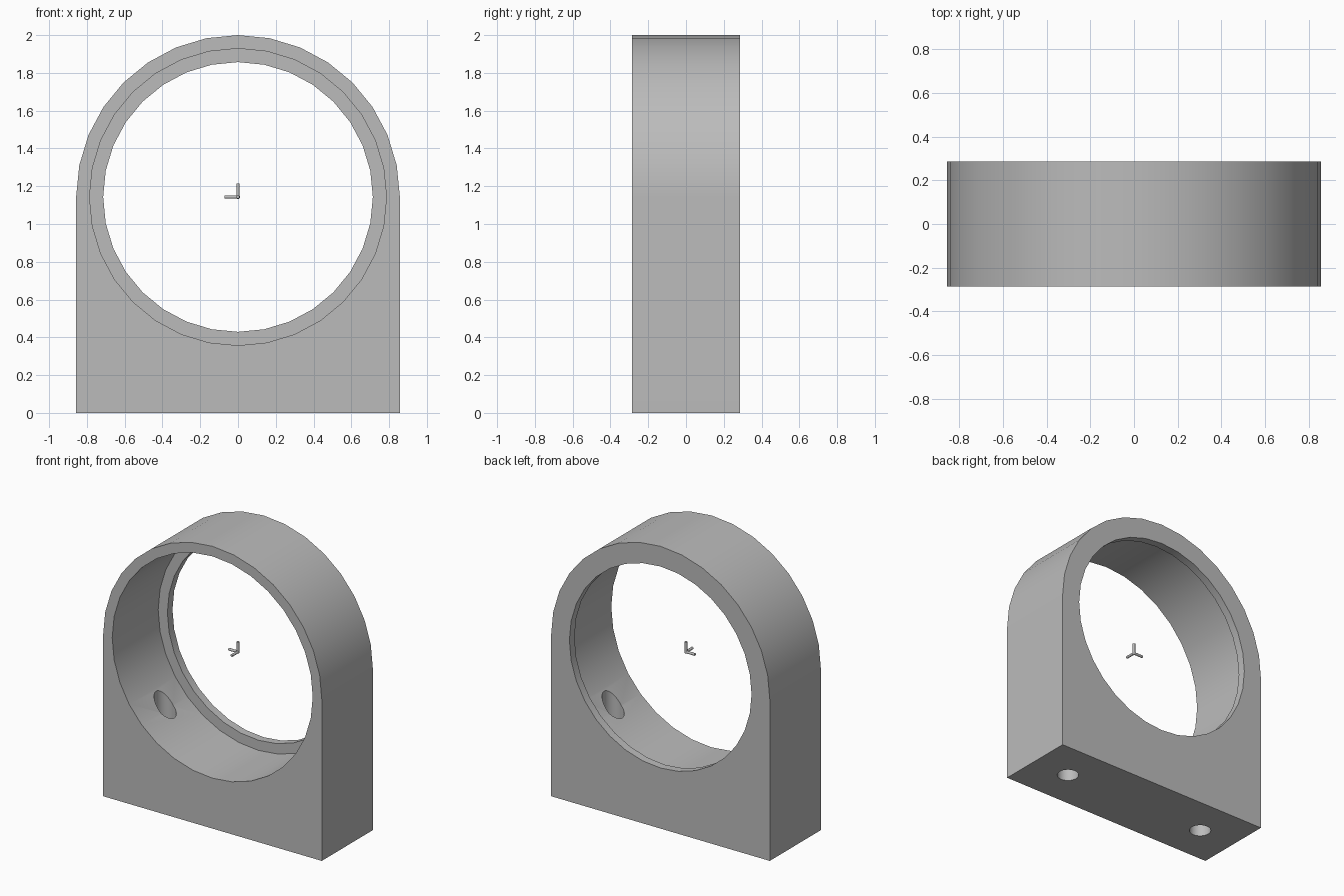
import bpy
import bmesh
from math import pi, sin, cos
from mathutils import Vector

cube = bpy.data.objects.get("Cube")
if cube:
    bpy.data.objects.remove(cube, do_unlink=True)

HALF_W, HALF_D, AXIS_Z = 0.857, 0.286, 1.143
BORE_R, LIP_R, LIP_T = 0.786, 0.714, 0.057
HOLE_X, HOLE_R = 0.571, 0.0714
SEGS = 32


def material(name, rgb):
    mat = bpy.data.materials.new(name)
    mat.use_nodes = True
    mat.diffuse_color = (*rgb, 1)
    mat.node_tree.nodes["Principled BSDF"].inputs["Base Color"].default_value = (*rgb, 1)
    return mat


def cylinder(name, start, end, radius, segs=SEGS):
    """Cylinder running from start to end."""
    start, end = Vector(start), Vector(end)
    axis = end - start
    bpy.ops.mesh.primitive_cylinder_add(
        vertices=segs, radius=radius, depth=axis.length, location=(start + end) / 2,
        rotation=axis.to_track_quat('Z', 'Y').to_euler())
    obj = bpy.context.object
    obj.name = name
    return obj


def activate(obj):
    bpy.ops.object.select_all(action='DESELECT')
    obj.select_set(True)
    bpy.context.view_layer.objects.active = obj


def cut(target, cutter):
    mod = target.modifiers.new("cut", 'BOOLEAN')
    mod.operation, mod.solver, mod.object = 'DIFFERENCE', 'EXACT', cutter
    activate(target)
    bpy.ops.object.modifier_apply(modifier=mod.name)
    bpy.data.objects.remove(cutter, do_unlink=True)


grey = material("grey metal", (0.5, 0.5, 0.5))

# Arched block: straight sides below a half-round top
profile = [(-HALF_W, 0), (HALF_W, 0)]
for i in range(SEGS // 2 + 1):
    a = pi * i / (SEGS // 2)
    profile.append((HALF_W * cos(a), AXIS_Z + HALF_W * sin(a)))
bm = bmesh.new()
face = bm.faces.new([bm.verts.new((x, -HALF_D, z)) for x, z in profile])
extruded = bmesh.ops.extrude_face_region(bm, geom=[face])
moved = [v for v in extruded["geom"] if isinstance(v, bmesh.types.BMVert)]
bmesh.ops.translate(bm, verts=moved, vec=(0, 2 * HALF_D, 0))
bmesh.ops.recalc_face_normals(bm, faces=bm.faces)
mesh = bpy.data.meshes.new("ring_mount")
bm.to_mesh(mesh)
bm.free()
mount = bpy.data.objects.new("ring_mount", mesh)
bpy.context.collection.objects.link(mount)
mesh.materials.append(grey)

# Main bore, leaving a thin retaining lip at the back
cut(mount, cylinder("bore_cutter", (0, -0.5, AXIS_Z), (0, HALF_D - LIP_T, AXIS_Z), BORE_R))
cut(mount, cylinder("lip_cutter", (0, -0.5, AXIS_Z), (0, 0.5, AXIS_Z), LIP_R))

# Vertical screw holes from the base up into the bore
for side in (-1, 1):
    x = side * HOLE_X
    cut(mount, cylinder("hole_cutter", (x, 0, -0.2), (x, 0, AXIS_Z - 0.2), HOLE_R))

activate(mount)
bpy.ops.object.shade_smooth_by_angle(angle=pi / 6)
weighted = mount.modifiers.new("flat_sides", 'WEIGHTED_NORMAL')
weighted.keep_sharp = True

# Small three-armed axis marker at the bore centre
centre = Vector((0, 0, AXIS_Z))
arms = {"marker_arm_right": (-1, 0, 0), "marker_arm_front": (0, -1, 0), "marker_arm_up": (0, 0, 1)}
for name, direction in arms.items():
    arm = cylinder(name, centre, centre + Vector(direction) * 0.0714, 0.009, 16)
    arm.data.materials.append(grey)
    bpy.ops.object.shade_smooth_by_angle(angle=pi / 6)
bpy.ops.mesh.primitive_uv_sphere_add(segments=16, ring_count=8, radius=0.011, location=centre)
hub = bpy.context.object
hub.name = "marker_hub"
hub.data.materials.append(grey)
bpy.ops.object.shade_smooth()
